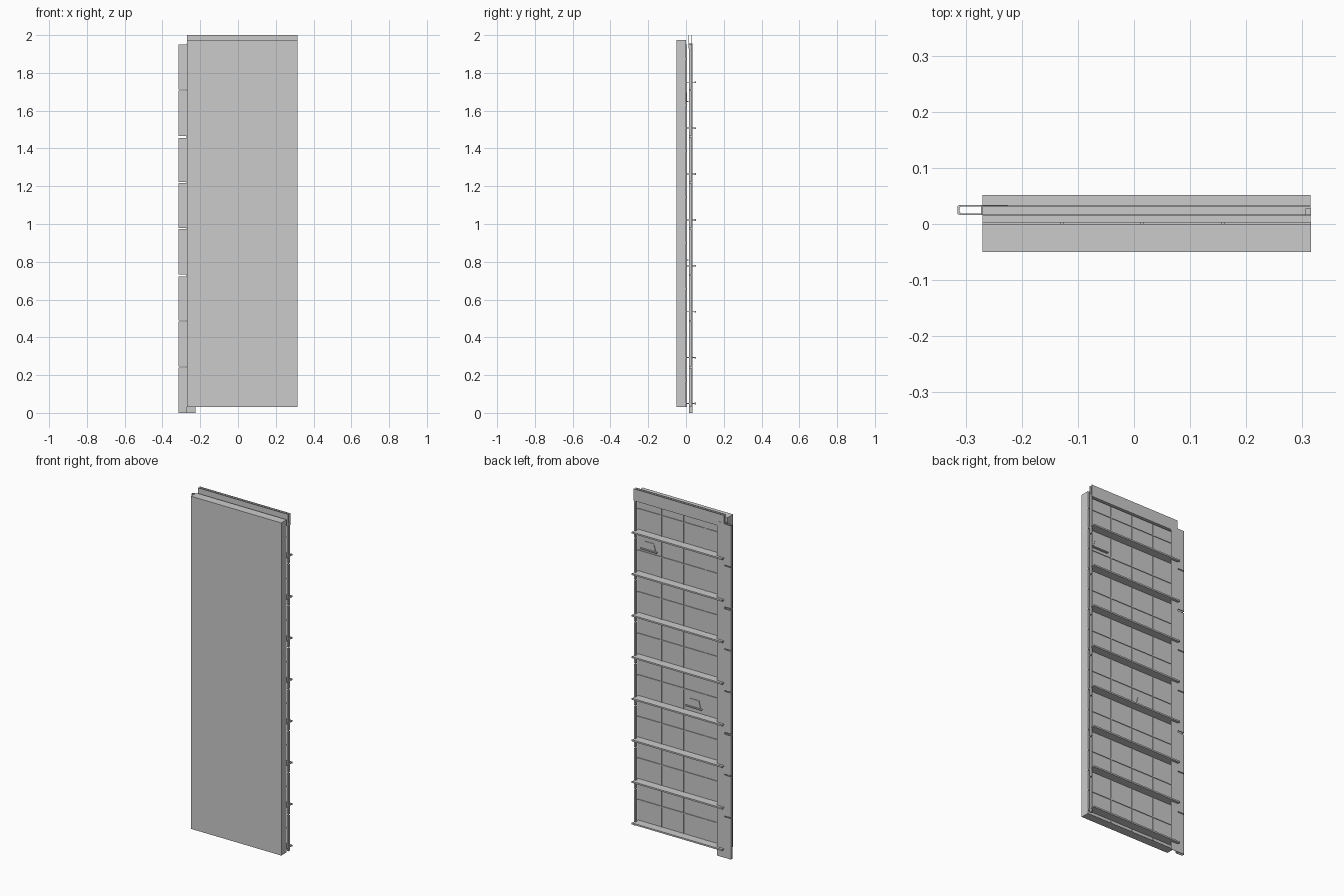
import bpy, bmesh

if "Cube" in bpy.data.objects:
    bpy.data.objects.remove(bpy.data.objects["Cube"])

X0, X1 = -0.27, 0.315          # panel width
BACK = 0.0                     # rear surface of the slab
FINS = [0.05 + i * 0.243 for i in range(8)]


def make(name, bm):
    bmesh.ops.recalc_face_normals(bm, faces=bm.faces)
    me = bpy.data.meshes.new(name)
    bm.to_mesh(me)
    bm.free()
    ob = bpy.data.objects.new(name, me)
    bpy.context.collection.objects.link(ob)
    return ob


def add_box(bm, x0, x1, y0, y1, z0, z1):
    vs = bmesh.ops.create_cube(bm, size=1)["verts"]
    for v in vs:
        v.co.x = x1 if v.co.x > 0 else x0
        v.co.y = y1 if v.co.y > 0 else y0
        v.co.z = z1 if v.co.z > 0 else z0


def add_prism(bm, pts, vec):
    """Extrude a closed profile (3D points) along vec."""
    f = bm.faces.new([bm.verts.new(p) for p in pts])
    ext = bmesh.ops.extrude_face_region(bm, geom=[f], use_keep_orig=True)
    bmesh.ops.translate(bm, vec=vec, verts=[g for g in ext["geom"]
                                           if isinstance(g, bmesh.types.BMVert)])


def boxes(name, items):
    bm = bmesh.new()
    for it in items:
        add_box(bm, *it)
    return make(name, bm)


# front slab
boxes("front_slab", [(X0, X1, -0.05, BACK, 0.03, 1.975)])

# thin rib grid on the back of the slab
ribs = [(x - 0.003, x + 0.003, BACK - 0.002, 0.004, 0.03, 1.95)
        for x in (0.158, 0.015, -0.128)]
ribs += [(X0, X1, BACK - 0.002, 0.004, z + 0.1215 - 0.003, z + 0.1215 + 0.003)
         for z in FINS]
boxes("back_ribs", ribs)

# horizontal shelf fins with a small lip at the tip
bm = bmesh.new()
fin = [(-0.001, -0.003), (0.046, -0.003), (0.046, -0.005), (0.052, -0.005),
       (0.052, 0.004), (0.046, 0.004), (0.046, 0.002), (-0.001, 0.002)]
for z in FINS:
    add_prism(bm, [(X0, y, z + dz) for y, dz in fin], (X1 - X0, 0, 0))
make("shelf_fins", bm)

# top rail: U channel open upward
bm = bmesh.new()
rail = [(0.014, 1.93), (0.033, 1.93), (0.033, 2.0), (0.030, 2.0),
        (0.030, 1.945), (0.017, 1.945), (0.017, 1.975 + 0.025), (0.014, 2.0)]
add_prism(bm, [(X0, y, z) for y, z in rail], (X1 - X0, 0, 0))
make("top_rail", bm)

# side channel: continuous inner part and segmented outer lips
seg = 0.2445
boxes("side_flange", [(X0, -0.225, 0.031, 0.034, 0.0, 1.955),
                      (X0 - 0.003, X0, 0.016, 0.034, 0.0, 1.955)])
bm = bmesh.new()
lips = [(X0 - 0.002, 0.016), (-0.310, 0.016), (-0.315, 0.018), (-0.315, 0.032),
        (-0.310, 0.034), (X0 - 0.002, 0.034), (X0 - 0.002, 0.031),
        (-0.308, 0.031), (-0.311, 0.029), (-0.311, 0.021), (-0.308, 0.019),
        (X0 - 0.002, 0.019)]
for i in range(8):
    z0 = i * seg
    z1 = z0 + seg - (0.011 if i in (2, 5) else 0.005)
    z1 = min(z1, 1.955)
    add_prism(bm, [(x, y, z0) for x, y in lips], (0, 0, z1 - z0))
make("side_channel_segments", bm)

# segmented tongue on the opposite edge
boxes("edge_tongue", [(0.306, 0.3155, 0.015, 0.028, max(0.03, i * seg),
                       (i + 1) * seg - 0.006) for i in range(8)])

# two trapezoid clips with a small ledge on the back
for n, (cx, cz) in enumerate(((0.237, 1.65), (-0.055, 0.81))):
    bm = bmesh.new()
    add_prism(bm, [(cx - 0.042, -0.001, cz), (cx + 0.042, -0.001, cz),
                   (cx + 0.03, -0.001, cz + 0.045), (cx - 0.03, -0.001, cz + 0.045)],
              (0, 0.004, 0))
    add_box(bm, cx - 0.052, cx + 0.052, -0.001, 0.012, cz - 0.004, cz + 0.002)
    make(f"back_clip_{n + 1}", bm)
